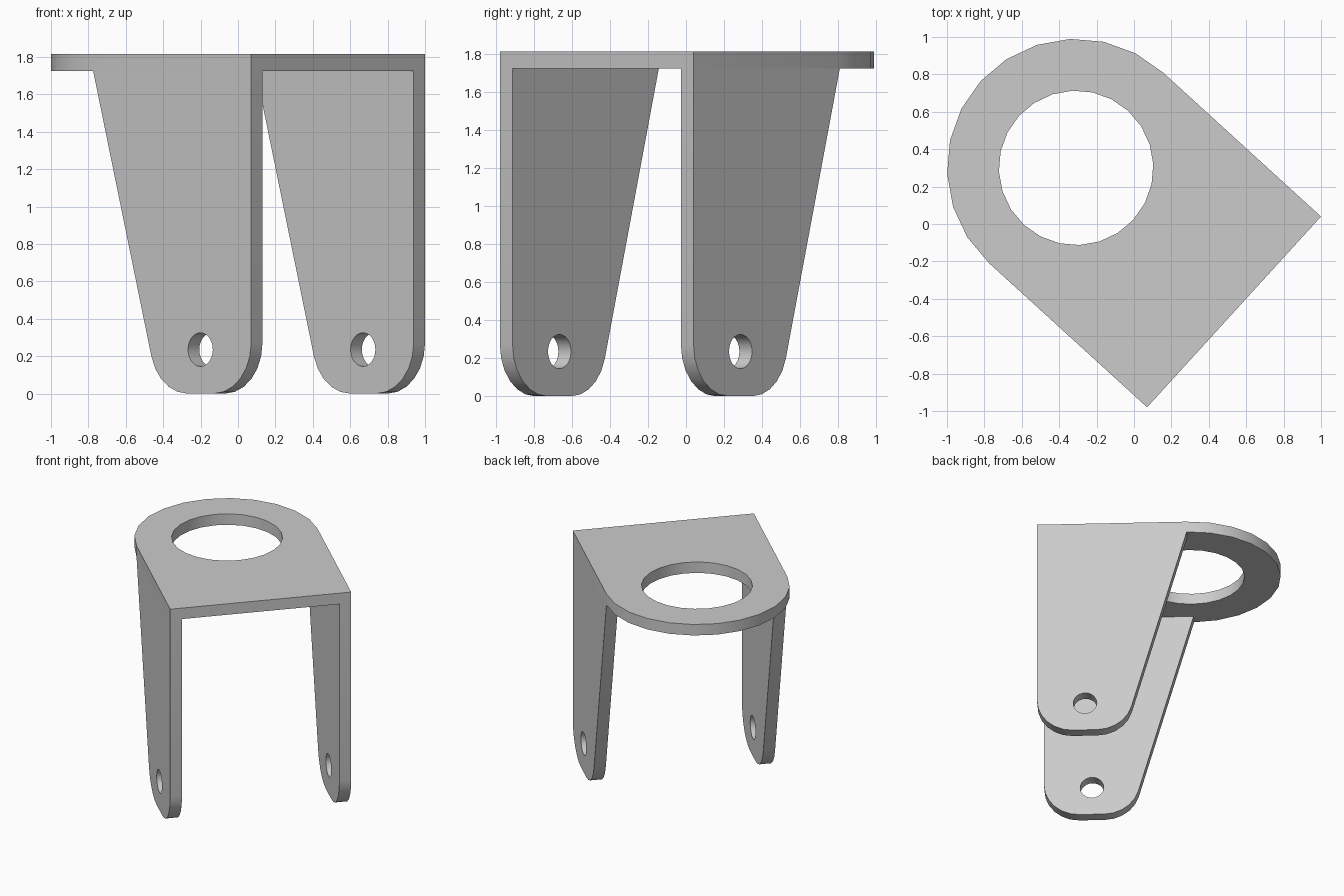
import bpy, bmesh
from math import sin, cos, radians, atan2
from mathutils import Vector

if "Cube" in bpy.data.objects:
    bpy.data.objects.remove(bpy.data.objects["Cube"], do_unlink=True)

HEIGHT, THICK, HALF_WIDTH = 1.815, 0.09, 0.69
RING_Y, RING_HOLE = 1.143, 0.413          # ring centre behind the front edge
FILLET, FOOT_FRONT, FOOT_BACK = 0.27, 0.27, 0.461
BOLT_Y, BOLT_Z, BOLT_RADIUS = 0.367, 0.235, 0.09
UNDERSIDE = HEIGHT - THICK

metal = bpy.data.materials.new("light grey metal")
metal.use_nodes = True
grey = (0.6, 0.6, 0.6, 1)
metal.diffuse_color = grey
metal.node_tree.nodes["Principled BSDF"].inputs["Base Color"].default_value = grey


def arc(cx, cy, r, start, end, steps):
    angles = [radians(start + (end - start) * i / steps) for i in range(steps + 1)]
    return [(cx + r * cos(a), cy + r * sin(a)) for a in angles]


def cut_sheet(name, outline, hole, place, push):
    """Fill an outline with one hole and extrude it into a sheet."""
    bm = bmesh.new()
    for loop in (outline, hole):
        verts = [bm.verts.new(place(a, b)) for a, b in loop]
        for i, v in enumerate(verts):
            bm.edges.new((verts[i - 1], v))
    bmesh.ops.triangle_fill(bm, edges=bm.edges[:], use_beauty=True)
    sheet = bmesh.ops.extrude_face_region(bm, geom=bm.faces[:], use_keep_orig=True)
    moved = [g for g in sheet["geom"] if isinstance(g, bmesh.types.BMVert)]
    bmesh.ops.translate(bm, verts=moved, vec=Vector(push))
    bmesh.ops.recalc_face_normals(bm, faces=bm.faces[:])
    mesh = bpy.data.meshes.new(name)
    bm.to_mesh(mesh)
    bm.free()
    mesh.materials.append(metal)
    obj = bpy.data.objects.new(name, mesh)
    bpy.context.collection.objects.link(obj)
    # The bracket stands diagonally
    obj.location = (0.535, -0.47, 0)
    obj.rotation_euler.z = atan2(1.02, 0.93)
    bpy.ops.object.select_all(action="DESELECT")
    obj.select_set(True)
    bpy.context.view_layer.objects.active = obj
    bpy.ops.object.shade_smooth_by_angle(angle=radians(30))


# Top plate: square front, round back, large hole
cut_sheet("top_plate",
          [(-HALF_WIDTH, 0), (HALF_WIDTH, 0)] + arc(0, RING_Y, HALF_WIDTH, 0, 180, 12),
          arc(0, RING_Y, RING_HOLE, 0, 345, 23),
          lambda a, b: (a, b, UNDERSIDE), (0, 0, THICK))

# Tapered legs with rounded feet and bolt holes
leg_outline = ([(RING_Y, UNDERSIDE), (0, UNDERSIDE)]
               + arc(FOOT_FRONT, FILLET, FILLET, 180, 270, 6)
               + arc(FOOT_BACK, FILLET, FILLET, 270, 344.6, 5))
bolt_hole = arc(BOLT_Y, BOLT_Z, BOLT_RADIUS, 0, 345, 23)
for name, side in (("right_leg", -1), ("left_leg", 1)):
    cut_sheet(name, leg_outline, bolt_hole,
              lambda a, b: (side * HALF_WIDTH, a, b), (-side * THICK, 0, 0))
